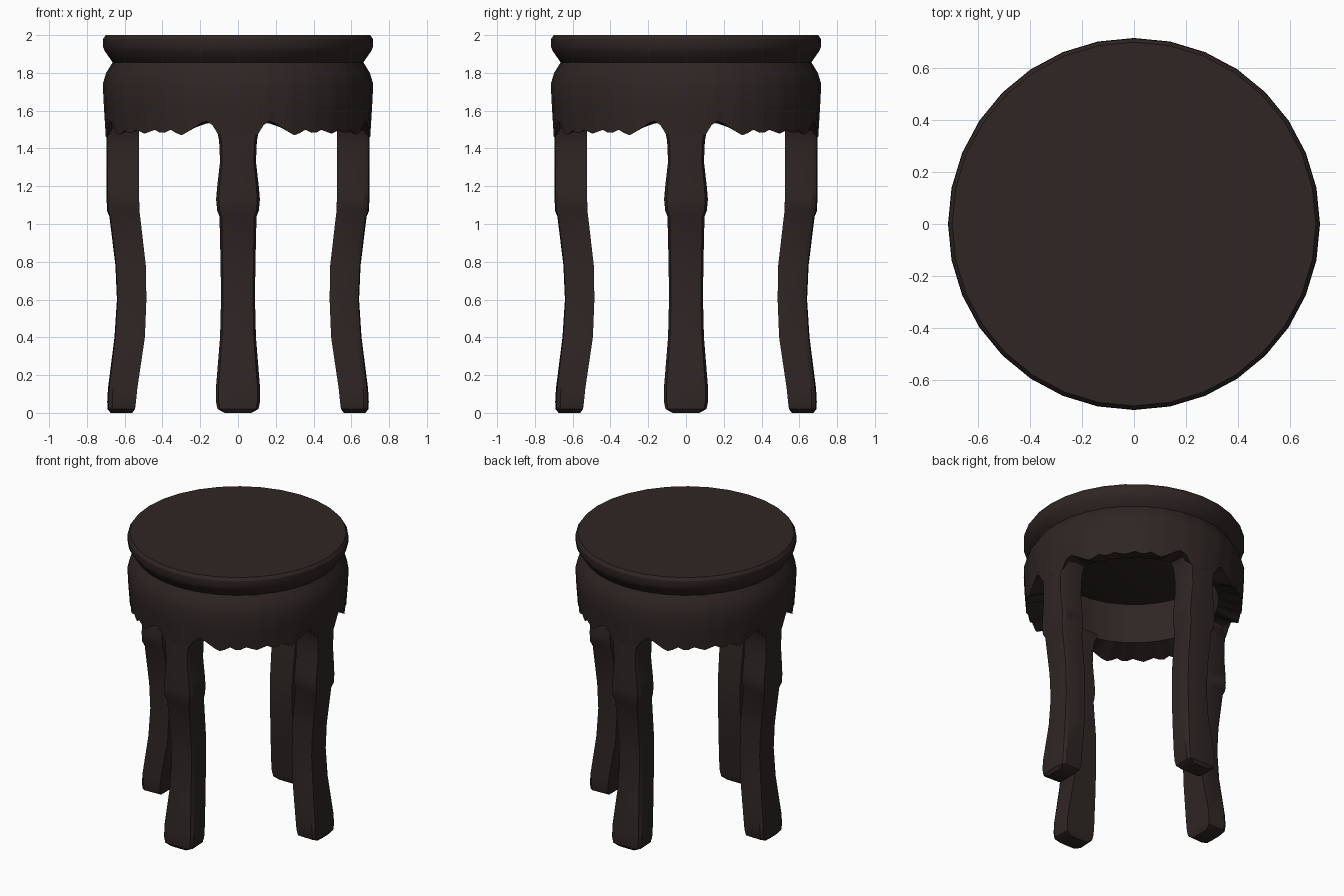
import bpy, bmesh, math
from mathutils import Matrix, Vector

if "Cube" in bpy.data.objects:
    bpy.data.objects.remove(bpy.data.objects["Cube"])

wood = bpy.data.materials.new("dark brown wood")
wood.diffuse_color = (0.028, 0.019, 0.018, 1)
wood.use_nodes = True
wood.node_tree.nodes["Principled BSDF"].inputs["Base Color"].default_value = wood.diffuse_color


def finish(bm, name, angle=32):
    bmesh.ops.recalc_face_normals(bm, faces=bm.faces)
    me = bpy.data.meshes.new(name)
    bm.to_mesh(me)
    bm.free()
    me.materials.append(wood)
    ob = bpy.data.objects.new(name, me)
    bpy.context.collection.objects.link(ob)
    bpy.ops.object.select_all(action='DESELECT')
    ob.select_set(True)
    bpy.context.view_layer.objects.active = ob
    bpy.ops.object.shade_smooth_by_angle(angle=math.radians(angle))
    return ob


def loft(name, rings, closed_ends=True):
    """Skin a list of point rings."""
    bm = bmesh.new()
    vr = [[bm.verts.new(p) for p in ring] for ring in rings]
    n = len(vr[0])
    for a, b in zip(vr, vr[1:]):
        for i in range(n):
            j = (i + 1) % n
            bm.faces.new((a[i], a[j], b[j], b[i]))
    if closed_ends:
        bm.faces.new(vr[0])
        bm.faces.new(vr[-1])
    return finish(bm, name)


def polar(r, a, z):
    return Vector((r * math.sin(a), -r * math.cos(a), z))


# seat: turned disc with 32 sides
SIDES = 32
seat_profile = [(0.70, 2.0), (0.714, 1.98), (0.716, 1.94), (0.705, 1.915),
                (0.663, 1.855), (0.60, 1.82)]
loft("seat", [[polar(r, 2 * math.pi * i / SIDES, z) for i in range(SIDES)]
              for r, z in seat_profile])

# apron: bulging ring with a scalloped lower edge, mirrored every 45 degrees
COLS = 128
edge = [1.46, 1.46, 1.46, 1.47, 1.525, 1.545, 1.53, 1.508, 1.487, 1.47,
        1.482, 1.5, 1.483, 1.484, 1.5, 1.488, 1.478]


def edge_z(i):
    k = i % 32
    return edge[min(k, 32 - k)]


def column_point(r, i, z):
    # stay on the flat sides of the 32-gon
    step = 2 * math.pi / SIDES
    a = 2 * math.pi * i / COLS
    off = (a % step) - step / 2 if i % 4 else step / 2
    return polar(r * math.cos(step / 2) / math.cos(off), a, z)


apron_profile = [(0.55, 1.83), (0.55, 1.535), (0.70, None), (0.710, 1.62),
                 (0.716, 1.74), (0.698, 1.80), (0.663, 1.857)]
loft("apron", [[column_point(r, i, edge_z(i) if z is None else z)
                for i in range(COLS)] for r, z in apron_profile], False)

# legs: z, half width, inner radius, outer radius
leg_sections = [(0.0, 0.07, 0.56, 0.675), (0.02, 0.108, 0.545, 0.692),
                (0.06, 0.117, 0.54, 0.694), (0.13, 0.117, 0.533, 0.69),
                (0.40, 0.095, 0.493, 0.655), (0.60, 0.09, 0.485, 0.642),
                (0.78, 0.092, 0.488, 0.65), (1.04, 0.098, 0.518, 0.682),
                (1.07, 0.110, 0.522, 0.695), (1.13, 0.116, 0.523, 0.697),
                (1.20, 0.110, 0.523, 0.697), (1.33, 0.095, 0.523, 0.697),
                (1.44, 0.100, 0.523, 0.698), (1.50, 0.112, 0.523, 0.698),
                (1.56, 0.15, 0.523, 0.695)]


def leg_ring(z, w, ri, ro):
    outer = [(x * w, -math.sqrt(ro * ro - (x * w) ** 2), z)
             for x in (-0.88, -0.4, 0.4, 0.88)]
    side = -(ro - 0.028)
    return ([Vector((-w, side, z))] + [Vector(p) for p in outer] +
            [Vector((w, side, z)), Vector((w * 0.95, -ri, z)),
             Vector((-w * 0.95, -ri, z))])


for k, side in enumerate(("front", "right", "back", "left")):
    turn = Matrix.Rotation(k * math.pi / 2, 3, 'Z')
    loft(side + "_leg", [[turn @ p for p in leg_ring(*s)]
                         for s in leg_sections])
